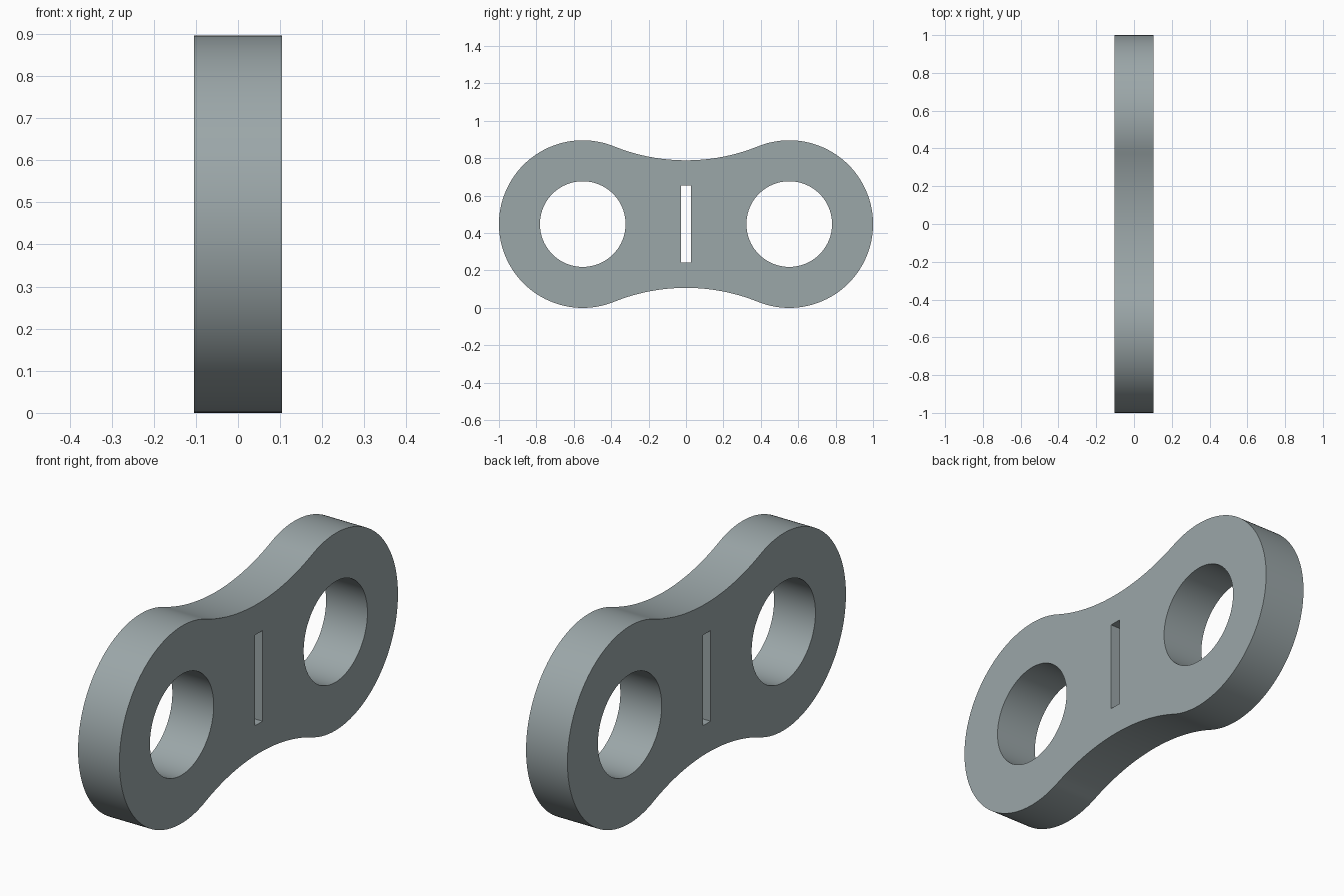
import bpy, bmesh, math
from mathutils import Vector

if "Cube" in bpy.data.objects:
    bpy.data.objects.remove(bpy.data.objects["Cube"])

HALF_T = 0.104            # half thickness along x
R, CY = 0.448, 0.552      # lobe radius and lobe centre offset
CZ = R                    # mid height
WAIST = 0.341             # half height at the waist
HOLE = 0.229
SLOT_Y, SLOT_Z = 0.028, 0.206

# Waist arc is tangent to both lobes
WR = (CY**2 + WAIST**2 - R**2) / (2 * (R - WAIST))
TILT = math.atan2(WAIST + WR, CY)      # direction from lobe to waist arc centre


def arc(cy, cz, r, a0, a1, n):
    """Points on an arc, without the end point."""
    return [(cy + r * math.cos(a0 + (a1 - a0) * i / n),
             cz + r * math.sin(a0 + (a1 - a0) * i / n)) for i in range(n)]


# Outline: right lobe, upper waist, left lobe, lower waist
pi = math.pi
outline = arc(CY, CZ, R, TILT - pi, pi - TILT, 96)
outline += arc(0, CZ + WAIST + WR, WR, -TILT, TILT - pi, 40)
outline += arc(-CY, CZ, R, TILT, 2 * pi - TILT, 96)
outline += arc(0, CZ - WAIST - WR, WR, pi - TILT, TILT, 40)

# Pin holes and central slot
holes = [arc(s * CY, CZ, HOLE, 0, 2 * pi, 80) for s in (-1, 1)]
slot = [(-SLOT_Y, CZ - SLOT_Z), (SLOT_Y, CZ - SLOT_Z),
        (SLOT_Y, CZ + SLOT_Z), (-SLOT_Y, CZ + SLOT_Z)]

# The upper and lower waist arcs must bend toward the middle
bm = bmesh.new()
edges = []
for loop in [outline, slot] + holes:
    vs = [bm.verts.new((-HALF_T, y, z)) for y, z in loop]
    edges += [bm.edges.new((vs[i - 1], vs[i])) for i in range(len(vs))]
bmesh.ops.triangle_fill(bm, edges=edges, use_beauty=True, normal=Vector((1, 0, 0)))

# Extrude the plate through its thickness
ext = bmesh.ops.extrude_face_region(bm, geom=bm.faces[:], use_keep_orig=True)
new_verts = [g for g in ext["geom"] if isinstance(g, bmesh.types.BMVert)]
bmesh.ops.translate(bm, verts=new_verts, vec=(2 * HALF_T, 0, 0))
bmesh.ops.recalc_face_normals(bm, faces=bm.faces[:])
mesh = bpy.data.meshes.new("link_plate")
bm.to_mesh(mesh)
bm.free()

plate = bpy.data.objects.new("link_plate", mesh)
bpy.context.collection.objects.link(plate)
steel = bpy.data.materials.new("grey_steel")
steel.diffuse_color = (0.33, 0.385, 0.395, 1)
steel.use_nodes = True
steel.node_tree.nodes["Principled BSDF"].inputs["Base Color"].default_value = steel.diffuse_color
mesh.materials.append(steel)

bpy.context.view_layer.objects.active = plate
plate.select_set(True)
bpy.ops.object.shade_smooth_by_angle(angle=math.radians(30))
